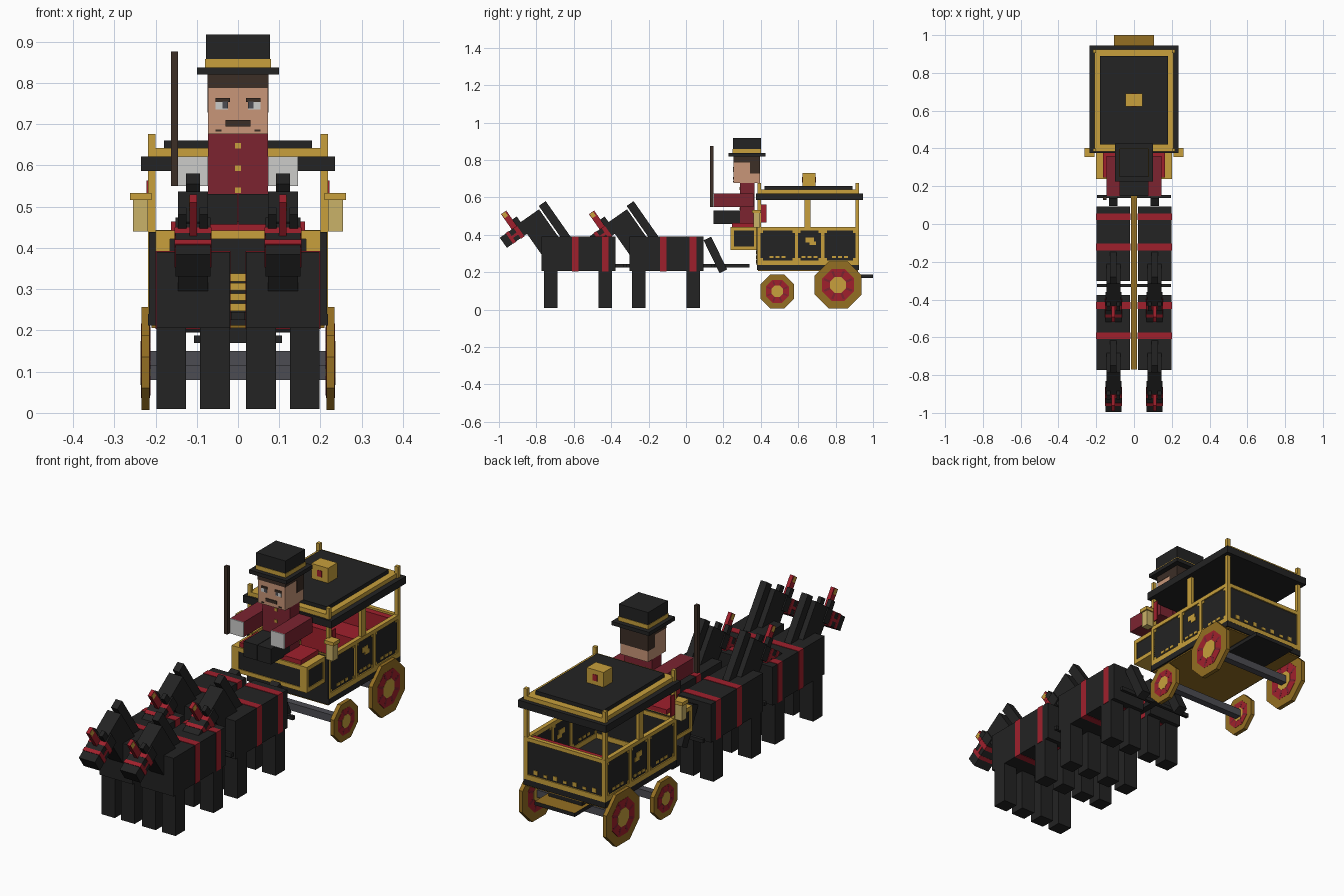
import bpy, bmesh, math
from mathutils import Matrix, Vector

cube = bpy.data.objects.get("Cube")
if cube:
    bpy.data.objects.remove(cube, do_unlink=True)


def material(name, r, g, b):
    lin = [((c / 255 + 0.055) / 1.055) ** 2.4 for c in (r, g, b)] + [1]
    m = bpy.data.materials.new(name)
    m.use_nodes = True
    m.diffuse_color = lin
    m.node_tree.nodes["Principled BSDF"].inputs["Base Color"].default_value = lin
    return m


black = material("black", 35, 35, 35)
gold = material("gold", 200, 160, 60)
dark_gold = material("dark gold", 148, 110, 34)
red = material("red", 160, 32, 44)
coat = material("coat red", 124, 36, 48)
skin = material("skin", 200, 150, 120)
brown = material("dark brown", 60, 46, 38)
grey = material("iron grey", 76, 76, 82)
white = material("white", 204, 204, 202)
glass = material("lamp glass", 202, 178, 104)


def finish(name, bm, mats):
    me = bpy.data.meshes.new(name)
    bm.to_mesh(me)
    bm.free()
    for m in mats:
        me.materials.append(m)
    ob = bpy.data.objects.new(name, me)
    bpy.context.collection.objects.link(ob)
    return ob


def block(name, center, size, mat, tilt=0, top=None):
    """Box by centre and size, tilted forward in degrees; top recolours upper faces."""
    bm = bmesh.new()
    bmesh.ops.create_cube(bm, size=1)
    bm.transform(Matrix.Translation(center) @ Matrix.Rotation(math.radians(tilt), 4, "X")
                 @ Matrix.Diagonal((*size, 1)))
    bm.normal_update()
    if top:
        for f in bm.faces:
            f.material_index = int(f.normal.z > 0.9)
    return finish(name, bm, [mat, top] if top else [mat])


def span(name, x, y, z, mat, top=None, both=False):
    """Box by its extents on each axis; both adds the mirrored twin."""
    for s in (1, -1) if both else (1,):
        lo, hi = Vector((x[0], y[0], z[0])), Vector((x[1], y[1], z[1]))
        mid = (lo + hi) / 2
        mid.x *= s
        tag = ("left_" if s > 0 else "right_") if both else ""
        block(tag + name, mid, hi - lo, mat, top=top)


def centred(name, half, y, z, mat, top=None):
    span(name, (-half, half), y, z, mat, top)


def disc(name, x, y, z, radius, depth, mat):
    bm = bmesh.new()
    bmesh.ops.create_cone(bm, cap_ends=True, segments=8, radius1=radius,
                          radius2=radius, depth=depth)
    bm.transform(Matrix.Translation((x, y, z)) @ Matrix.Rotation(math.pi / 2, 4, "Y")
                 @ Matrix.Rotation(math.pi / 8, 4, "Z"))
    return finish(name, bm, [mat])


# Horses
def horse(tag, x, dy, tail):
    def part(name, y, z, size, mat, tilt=0, dx=0):
        block(f"{tag}_{name}", (x + dx, y + dy, z), size, mat, tilt)

    part("body", -0.575, 0.298, (0.178, 0.396, 0.184), black)
    for y in (-0.592, -0.432):
        part("girth", y, 0.298, (0.182, 0.036, 0.188), red)
    for y in (-0.722, -0.432):
        for dx in (-0.053, 0.053):
            part("leg", y, 0.11, (0.072, 0.072, 0.2), black, dx=dx)
    part("neck", -0.775, 0.41, (0.073, 0.128, 0.22), black, 35)
    part("mane", -0.697, 0.465, (0.034, 0.045, 0.25), black, 35)
    part("head", -0.913, 0.402, (0.085, 0.155, 0.066), black, 35)
    part("halter", -0.893, 0.414, (0.089, 0.022, 0.07), red, 35)
    part("noseband", -0.937, 0.386, (0.089, 0.018, 0.07), red, 35)
    part("cheek_strap", -0.915, 0.398, (0.089, 0.06, 0.014), red, 35)
    for dx in (-0.026, 0.026):
        part("ear", -0.9, 0.465, (0.02, 0.03, 0.06), black, 35, dx)
    part("plume", -0.942, 0.473, (0.018, 0.034, 0.115), red, 35)
    part("plume_tip", -0.968, 0.506, (0.019, 0.022, 0.026), gold, 35)
    if tail:
        part("tail", -0.313, 0.293, (0.045, 0.045, 0.195), black, 26)


for side, x in (("left", 0.109), ("right", -0.109)):
    horse(f"{side}_lead_horse", x, 0, False)
    horse(f"{side}_rear_horse", x, 0.47, True)

# Harness pole and crossbars
centred("harness_pole", 0.016, (-0.77, 0.34), (0.225, 0.245), black, dark_gold)
for y in (-0.325, 0.145):
    centred("crossbar", 0.197, (y - 0.008, y + 0.008), (0.225, 0.243), black)

# Wheels and axles
for y, z, r in ((0.488, 0.098, 0.098), (0.813, 0.132, 0.135)):
    centred("axle", 0.22, (y - 0.017, y + 0.017), (z - 0.018, z + 0.018), grey)
    for side, x in (("left", 0.224), ("right", -0.224)):
        disc(f"{side}_wheel_rim", x, y, z, r, 0.02, dark_gold)
        disc(f"{side}_wheel_red", x, y, z, r * 0.68, 0.022, red)
        for k in range(4):
            block(f"{side}_wheel_spoke", (x, y, z), (0.0225, r * 1.2, r * 0.09),
                  coat, 22.5 + 45 * k)
        disc(f"{side}_wheel_hub", x, y, z, r * 0.34, 0.024, gold)

# Carriage floor and rear step
centred("floor", 0.218, (0.38, 0.925), (0.212, 0.24), black)
centred("underside", 0.21, (0.385, 0.92), (0.206, 0.212), dark_gold)
centred("step_bracket", 0.09, (0.76, 0.92), (0.188, 0.21), black)
centred("rear_step", 0.107, (0.76, 1.0), (0.17, 0.188), black, dark_gold)

# Carriage walls with gold framing
span("side_wall", (0.2, 0.212), (0.385, 0.922), (0.24, 0.438), black, both=True)
for y in ((0.383, 0.398), (0.582, 0.6), (0.722, 0.74), (0.907, 0.925)):
    span("side_stile", (0.197, 0.218), y, (0.24, 0.442), gold, both=True)
for z in ((0.24, 0.264), (0.424, 0.443)):
    span("side_rail", (0.197, 0.218), (0.383, 0.925), z, gold, both=True)
    centred("rear_rail", 0.218, (0.906, 0.926), z, gold)
    centred("front_inner_rail", 0.2, (0.395, 0.402), z, gold)
centred("front_wall", 0.216, (0.378, 0.398), (0.24, 0.438), black)
centred("rear_wall", 0.212, (0.908, 0.92), (0.24, 0.438), black)
span("rear_stile", (0.2, 0.218), (0.906, 0.926), (0.24, 0.442), gold, both=True)

# Painted scrolls on the panels
for lo, hi in ((0.398, 0.582), (0.6, 0.722), (0.74, 0.907)):
    mid = (lo + hi) / 2
    for y in (mid - 0.032, mid, mid + 0.032):
        span("panel_scroll", (0.198, 0.2145), (y - 0.011, y + 0.011),
             (0.275, 0.287), gold, both=True)
    for y in (lo + 0.006, hi - 0.006):
        for z in (0.27, 0.418):
            span("panel_corner", (0.198, 0.2145), (y - 0.007, y + 0.007),
                 (z - 0.007, z + 0.007), gold, both=True)
span("door_crest", (0.198, 0.2145), (0.64, 0.685), (0.36, 0.385), gold, both=True)
span("door_crest_tail", (0.198, 0.2145), (0.66, 0.695), (0.345, 0.365), gold, both=True)
for k in range(-3, 4):
    x = k * 0.052
    span("rear_scroll", (x - 0.01, x + 0.01), (0.919, 0.923),
         (0.272, 0.284 + 0.008 * (k % 2)), gold)
for k in range(4):
    z = 0.256 + k * 0.025
    centred("front_scroll", 0.018, (0.374, 0.379), (z - 0.009, z + 0.009), gold)

# Passenger bench
centred("passenger_seat", 0.195, (0.76, 0.9), (0.24, 0.35), red)
centred("passenger_backrest", 0.195, (0.875, 0.905), (0.35, 0.435), red)

# Posts and roof
for y in ((0.383, 0.4), (0.906, 0.925)):
    span("corner_post", (0.2, 0.218), y, (0.43, 0.676), gold, both=True)
span("middle_post", (0.2, 0.216), (0.633, 0.665), (0.43, 0.6), gold, both=True)
centred("roof_slab", 0.235, (0.375, 0.945), (0.587, 0.622), black)
centred("roof_trim", 0.21, (0.385, 0.925), (0.622, 0.642), gold)
centred("roof_top", 0.18, (0.42, 0.89), (0.64, 0.66), black)
centred("roof_lantern", 0.045, (0.622, 0.692), (0.66, 0.732), gold)
centred("lantern_mark", 0.012, (0.62, 0.694), (0.68, 0.71), red)

# Side lamps and ribbons
span("lamp", (0.218, 0.255), (0.36, 0.396), (0.44, 0.516), glass, both=True)
span("lamp_cap", (0.21, 0.262), (0.354, 0.402), (0.516, 0.533), gold, both=True)
span("ribbon", (0.217, 0.222), (0.402, 0.43), (0.465, 0.563), red, both=True)

# Driver's box
centred("driver_box", 0.196, (0.242, 0.38), (0.32, 0.44), black)
for z in ((0.318, 0.338), (0.422, 0.442)):
    centred("box_rail", 0.2, (0.238, 0.38), z, gold)
for y in ((0.238, 0.256), (0.364, 0.382)):
    span("box_stile", (0.165, 0.2), y, (0.32, 0.442), gold, both=True)
centred("driver_cushion", 0.163, (0.245, 0.38), (0.442, 0.464), red)

# Driver
centred("driver_torso", 0.073, (0.29, 0.365), (0.46, 0.676), coat)
span("driver_leg", (0.001, 0.073), (0.147, 0.29), (0.457, 0.531), black, both=True)
span("driver_arm", (0.073, 0.145), (0.149, 0.36), (0.55, 0.622), coat, both=True)
span("driver_glove", (0.073, 0.145), (0.145, 0.149), (0.55, 0.622), white, both=True)
for z in (0.54, 0.593, 0.648):
    centred("coat_button", 0.007, (0.287, 0.291), (z - 0.007, z + 0.007), gold)
centred("driver_head", 0.073, (0.255, 0.395), (0.676, 0.82), skin)
centred("hair_top", 0.0745, (0.2535, 0.3965), (0.788, 0.822), brown)
centred("hair_back", 0.0745, (0.342, 0.3965), (0.728, 0.79), brown)
span("eye_white", (0.024, 0.054), (0.252, 0.256), (0.736, 0.757), white, both=True)
span("pupil", (0.024, 0.038), (0.251, 0.256), (0.738, 0.755), grey, both=True)
span("eyebrow", (0.02, 0.054), (0.251, 0.256), (0.754, 0.764), brown, both=True)
centred("moustache", 0.03, (0.251, 0.256), (0.695, 0.71), brown)
span("chin_mark", (0.04, 0.054), (0.252, 0.256), (0.682, 0.687), brown, both=True)

# Hat and whip
centred("hat_brim", 0.1, (0.226, 0.425), (0.82, 0.838), black)
centred("hat_band", 0.08, (0.248, 0.402), (0.838, 0.858), gold)
centred("hat_crown", 0.078, (0.25, 0.4), (0.838, 0.918), black)
span("whip", (-0.163, -0.146), (0.128, 0.146), (0.55, 0.876), brown)
